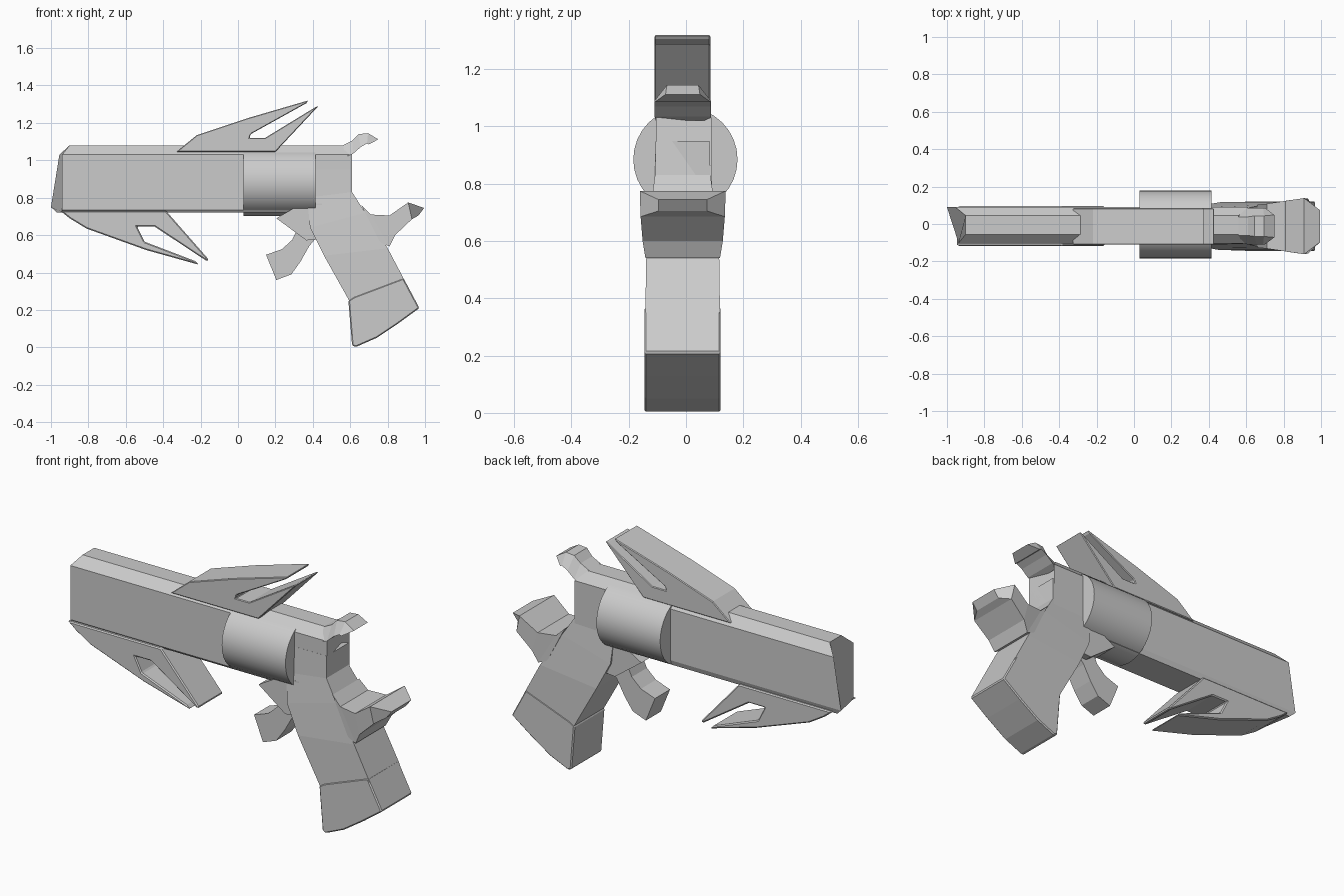
import bpy, bmesh, math

CY = -0.0115  # centre plane of the body


def finish(name, bm, bevel=0.0):
    bmesh.ops.recalc_face_normals(bm, faces=bm.faces[:])
    me = bpy.data.meshes.new(name)
    bm.to_mesh(me)
    bm.free()
    ob = bpy.data.objects.new(name, me)
    bpy.context.collection.objects.link(ob)
    if bevel:
        m = ob.modifiers.new("edge_bevel", 'BEVEL')
        m.width = bevel
        m.segments = 1
        m.limit_method = 'ANGLE'
        m.angle_limit = math.radians(40)
    return ob


def loft(name, rings, bevel=0.0):
    """Skin equal-length rings of points and cap both ends."""
    bm = bmesh.new()
    vs = [[bm.verts.new(p) for p in r] for r in rings]
    n = len(rings[0])
    for a, b in zip(vs, vs[1:]):
        for i in range(n):
            j = (i + 1) % n
            bm.faces.new((a[i], a[j], b[j], b[i]))
    bm.faces.new(vs[0])
    bm.faces.new(vs[-1])
    return finish(name, bm, bevel)


def plate(name, pts, y0, y1, bevel=0.0):
    """Extrude an (x, z) outline between two y values."""
    return loft(name, [[(x, y, z) for x, z in pts] for y in (y0, y1)], bevel)


def strip(name, sections, bevel=0.0):
    """Loft (point a, half width a, point b, half width b) sections."""
    rings = []
    for (ax, az), wa, (bx, bz), wb in sections:
        rings.append([(ax, CY - wa, az), (ax, CY + wa, az),
                      (bx, CY + wb, bz), (bx, CY - wb, bz)])
    return loft(name, rings, bevel)


# Barrel with chamfered top and slanted muzzle: y, z, muzzle x, rear x
barrel = [(-.105, .735, -.94, .61), (-.105, 1.03, -.94, .61),
          (-.055, 1.08, -.90, .56), (.045, 1.08, -.90, .56),
          (.09, 1.03, -.955, .61), (.09, .75, -1.0, .61),
          (.08, .722, -.97, .61), (-.095, .722, -.94, .61)]
loft("barrel", [[(m, y, z) for y, z, m, r in barrel],
                [(r, y, z) for y, z, m, r in barrel]])

# Round drum
bpy.ops.mesh.primitive_cylinder_add(vertices=32, radius=.182, depth=.385,
                                    location=(.223, -.002, .885),
                                    rotation=(0, math.pi / 2, 0))
bpy.context.object.name = "drum"
bpy.ops.object.shade_smooth_by_angle(angle=math.radians(30))

# Forked fins
plate("upper_fin", [(-.33, 1.045), (-.22, 1.135), (.05, 1.225), (.375, 1.32),
                    (.365, 1.305), (.068, 1.14), (.062, 1.12), (.145, 1.12),
                    (.415, 1.285), (.43, 1.29), (.20, 1.045)],
      -.11, .085, .006)
plate("lower_fin", [(-.95, .73), (-.90, .69), (-.81, .635), (-.49, .52),
                    (-.21, .442), (-.23, .462), (-.50, .565), (-.54, .645),
                    (-.445, .645), (-.165, .46), (-.155, .468), (-.385, .73)],
      -.118, .095, .006)

# Frame flowing into the grip
strip("frame_and_grip", [((.37, .95), .094, (.61, .95), .094),
                         ((.37, .80), .10, (.61, .83), .097),
                         ((.385, .64), .115, (.68, .72), .112),
                         ((.46, .49), .128, (.80, .53), .128),
                         ((.60, .24), .130, (.895, .35), .130)])
plate("grip_base", [(.59, .25), (.61, .01), (.63, .002), (.74, .05),
                    (.86, .13), (.97, .21), (.885, .37), (.62, .27)],
      -.145, .121, .006)

# Angled block above the trigger
plate("trigger_housing", [(.205, .69), (.30, .745), (.35, .768), (.45, .77),
                          (.45, .58), (.365, .572)], -.115, .092)

# Curved trigger
strip("trigger", [((.33, .66), .065, (.43, .60), .065),
                  ((.29, .575), .065, (.38, .54), .065),
                  ((.235, .525), .065, (.335, .46), .065),
                  ((.15, .495), .065, (.285, .39), .065),
                  ((.15, .495), .065, (.205, .36), .065)])

# Rear spur on the grip, flaring then tapering to a blunt tip
strip("grip_spur", [((.66, .76), .115, (.76, .56), .125),
                    ((.71, .71), .12, (.81, .54), .13),
                    ((.81, .705), .135, (.84, .60), .14),
                    ((.91, .775), .150, (.93, .685), .147),
                    ((.995, .745), .085, (.965, .705), .085)])

# Curled hammer
strip("hammer", [((.56, 1.08), .05, (.58, 1.02), .094),
                 ((.61, 1.105), .05, (.615, 1.035), .098),
                 ((.645, 1.14), .055, (.655, 1.07), .098),
                 ((.695, 1.145), .055, (.69, 1.09), .098),
                 ((.75, 1.112), .06, (.70, 1.085), .098)])
